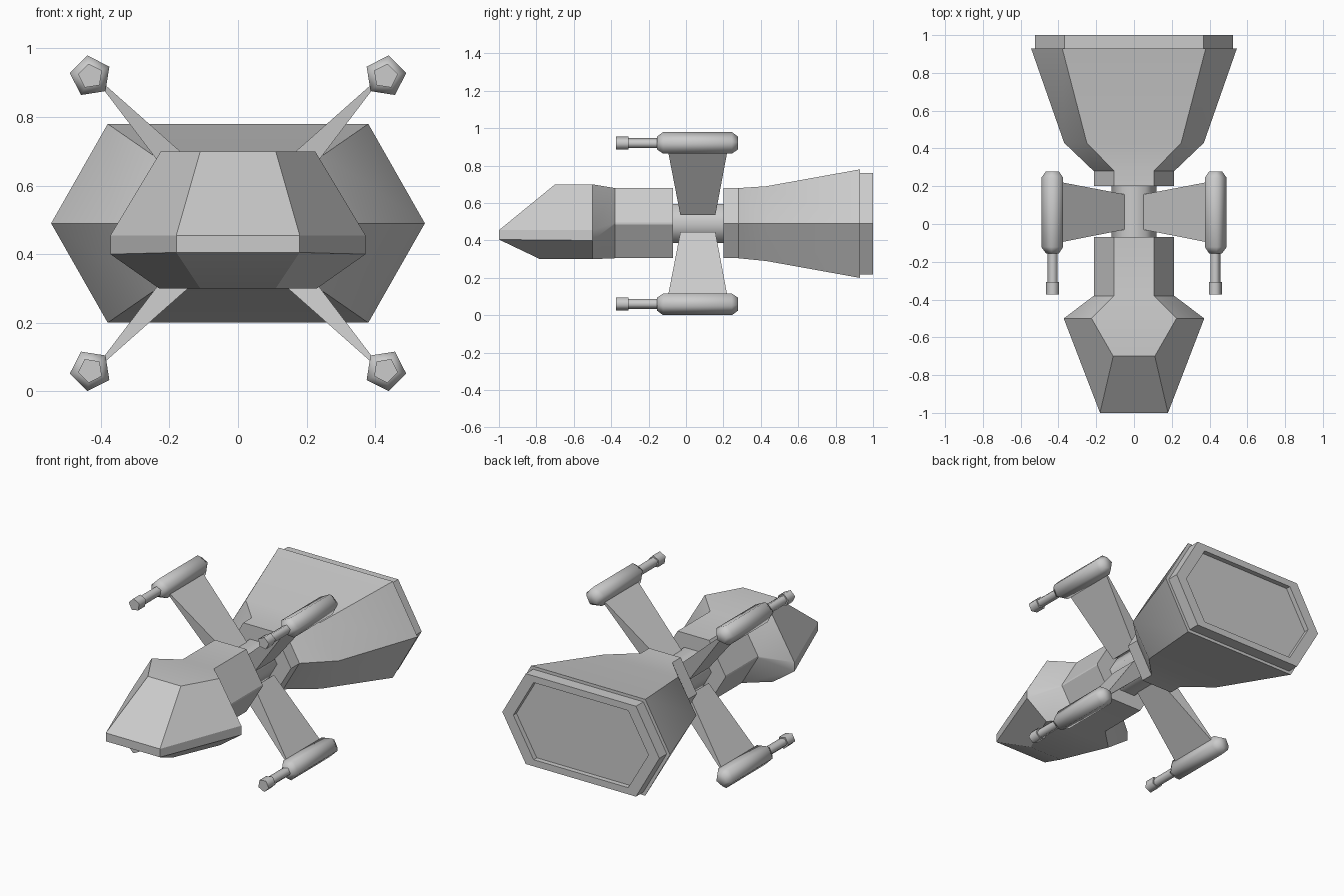
import bpy, bmesh
from math import radians, sin, cos

if "Cube" in bpy.data.objects:
    bpy.data.objects.remove(bpy.data.objects["Cube"])

MID = 0.49  # height of the ship's centre line


def loft(name, rings, angle=30, strip_caps=False):
    """Skin a list of equal-length point rings and close both ends."""
    bm = bmesh.new()
    loops = [[bm.verts.new(p) for p in r] for r in rings]
    n = len(loops[0])
    for a, b in zip(loops, loops[1:]):
        for i in range(n):
            j = (i + 1) % n
            bm.faces.new((a[i], a[j], b[j], b[i]))
    for cap in (loops[0], loops[-1]):
        if strip_caps:
            for i in range(n // 2 - 1):
                bm.faces.new((cap[i], cap[i + 1], cap[n - 2 - i], cap[n - 1 - i]))
        else:
            bm.faces.new(cap)
    bmesh.ops.recalc_face_normals(bm, faces=bm.faces)
    mesh = bpy.data.meshes.new(name)
    bm.to_mesh(mesh)
    bm.free()
    ob = bpy.data.objects.new(name, mesh)
    bpy.context.collection.objects.link(ob)
    bpy.ops.object.select_all(action='DESELECT')
    ob.select_set(True)
    bpy.context.view_layer.objects.active = ob
    bpy.ops.object.shade_smooth_by_angle(angle=radians(angle))
    return ob


def both_sides(half):
    """Complete a right-hand half profile with its mirror image."""
    return half + [(-x, y, z) for x, y, z in reversed(half)]


def hexagon(y, wide, flat, top, bottom):
    return both_sides([(flat, y, top), (wide, y, MID), (flat, y, bottom)])


def section(y, points):
    return both_sides([(x, y, z) for x, z in points])


def polygon(y, cx, cz, r, n, start):
    return [(cx + r * cos(start + i * radians(360 / n)), y,
             cz + r * sin(start + i * radians(360 / n))) for i in range(n)]


# Rear hull: flared hexagon with stepped rim and recessed engine panel
loft("rear_hull", [
    hexagon(0.20, 0.213, 0.105, 0.68, 0.305),
    hexagon(0.28, 0.213, 0.105, 0.68, 0.305),
    hexagon(0.43, 0.37, 0.25, 0.69, 0.29),
    hexagon(0.93, 0.545, 0.38, 0.78, 0.20),
    hexagon(0.93, 0.523, 0.367, 0.762, 0.218),
    hexagon(1.00, 0.523, 0.367, 0.762, 0.218),
    hexagon(1.00, 0.45, 0.315, 0.722, 0.258),
    hexagon(0.97, 0.45, 0.315, 0.722, 0.258)])

# Narrow core joining the hulls
loft("core", [polygon(y, 0, MID, 0.12, 6, 0) for y in (-0.10, 0.23)], 70)

# Front hull: neck, shoulders and wedge nose
neck = [(0.105, 0.68), (0.213, 0.495), (0.213, 0.485), (0.105, 0.305)]
loft("front_hull", [
    section(-0.07, neck),
    section(-0.38, neck),
    section(-0.50, [(0.225, 0.70), (0.372, 0.455), (0.372, 0.40), (0.23, 0.30)]),
    both_sides([(0.11, -0.70, 0.70), (0.18, -1.0, 0.455),
                (0.18, -1.0, 0.405), (0.11, -0.78, 0.30)])],
    strip_caps=True)

# Four diagonal struts, each carrying a five-sided gun pod
for v, sz in (("upper", 1), ("lower", -1)):
    for h, sx in (("right", 1), ("left", -1)):
        def strut_end(front, back, a, b):
            pts = [(a, front), (b, front), (b, back), (a, back)]
            return [(sx * x, y, MID + sz * z) for (x, z), y in pts]

        loft(f"{v}_{h}_strut", [
            strut_end(-0.03, 0.157, (0.05, 0.105), (0.13, 0.045)),
            strut_end(-0.10, 0.225, (0.405, 0.419), (0.405, 0.407))])

        # One corner of the pod points at the hull
        start = radians({(1, 1): 225, (-1, 1): 315, (1, -1): 135, (-1, -1): 45}[(sx, sz)])
        cx, cz = sx * 0.43, MID + sz * 0.429
        for part, profile in (
                ("pod", [(-0.155, 0.037), (-0.122, 0.0615), (0.245, 0.0615), (0.278, 0.037)]),
                ("barrel", [(-0.33, 0.028), (-0.14, 0.028)]),
                ("muzzle", [(-0.373, 0.037), (-0.308, 0.037)])):
            loft(f"{v}_{h}_{part}",
                 [polygon(y, cx, cz, r, 5, start) for y, r in profile], 80)
